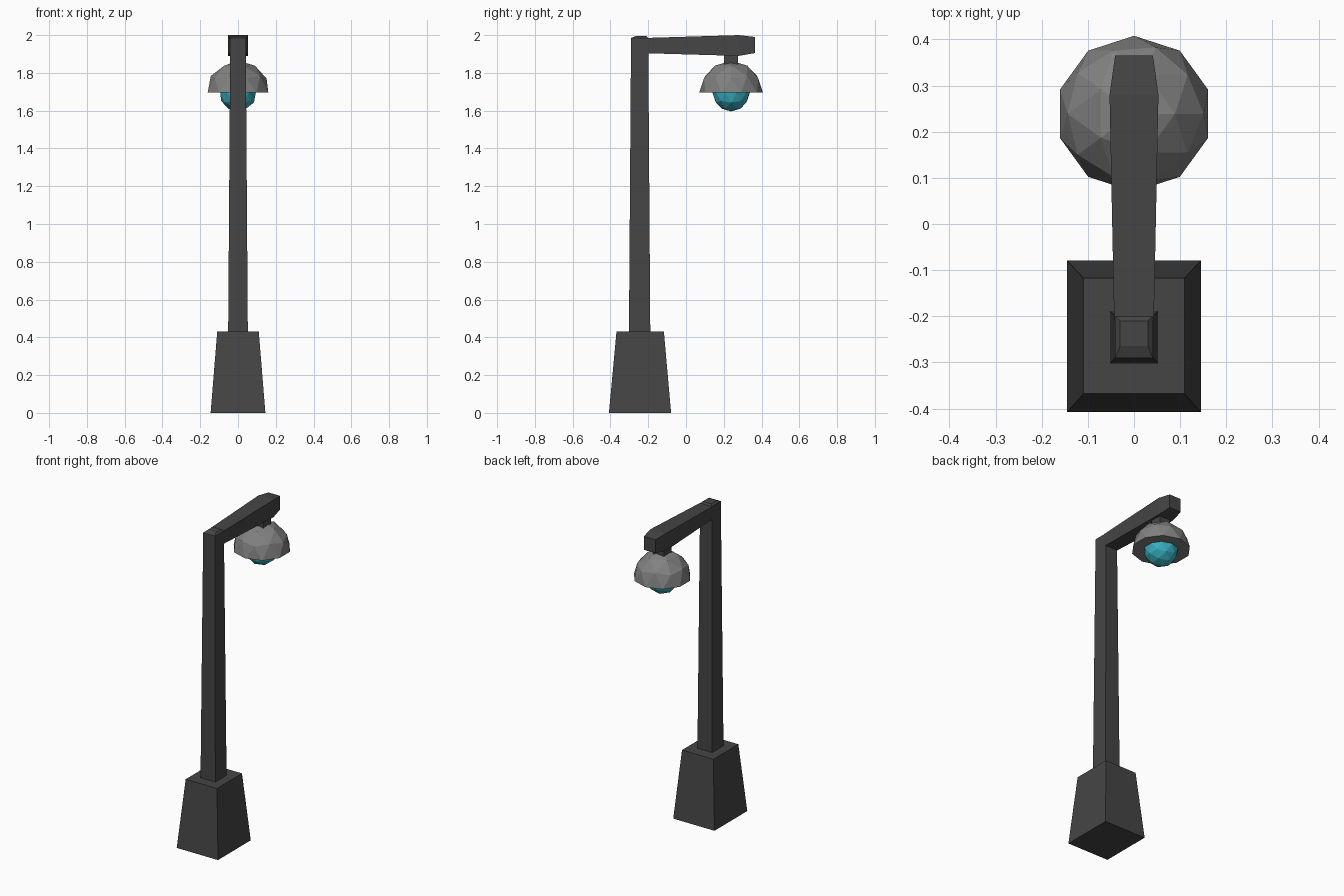
import bpy, bmesh
from mathutils import Vector, Matrix

if "Cube" in bpy.data.objects:
    bpy.data.objects.remove(bpy.data.objects["Cube"])


def finish(bm, name, mat=None):
    bmesh.ops.recalc_face_normals(bm, faces=bm.faces)
    me = bpy.data.meshes.new(name)
    bm.to_mesh(me)
    bm.free()
    ob = bpy.data.objects.new(name, me)
    bpy.context.collection.objects.link(ob)
    if mat:
        me.materials.append(mat)
    return ob


def loft(name, rings, mat):
    """Skin a chain of four-cornered rings and cap both ends."""
    bm = bmesh.new()
    vs = [[bm.verts.new(p) for p in r] for r in rings]
    for a, b in zip(vs, vs[1:]):
        for i in range(4):
            j = (i + 1) % 4
            bm.faces.new((a[i], a[j], b[j], b[i]))
    bm.faces.new(vs[0])
    bm.faces.new(vs[-1])
    return finish(bm, name, mat)


def flat(z, hx, y0, y1):
    return [(-hx, y0, z), (hx, y0, z), (hx, y1, z), (-hx, y1, z)]


def upright(y, hx, z0, z1):
    return [(-hx, y, z0), (hx, y, z0), (hx, y, z1), (-hx, y, z1)]


def material(name, color):
    m = bpy.data.materials.new(name)
    m.diffuse_color = color
    m.use_nodes = True
    m.node_tree.nodes["Principled BSDF"].inputs["Base Color"].default_value = m.diffuse_color
    return m


dark = material("dark_metal", (0.06, 0.06, 0.06, 1))
grey = material("shade_metal", (0.22, 0.22, 0.22, 1))
teal = material("bulb_glass", (0.04, 0.42, 0.52, 1))
LAMP = Vector((0, 0.239, 1.695))

# Tapered foot and post with a shallow cap
loft("base", [flat(0, 0.145, -0.408, -0.079), flat(0.43, 0.11, -0.368, -0.117)], dark)
loft("post", [flat(0.43, 0.052, -0.302, -0.189), flat(1.985, 0.041, -0.291, -0.2),
              flat(1.995, 0.03, -0.265, -0.21)], dark)

# Arm widening toward the tip, with a chamfered nose
loft("arm", [upright(-0.21, 0.043, 1.904, 1.985), upright(0.28, 0.053, 1.89, 2.0),
             upright(0.365, 0.041, 1.905, 1.99)], dark)

# Short stem between arm and shade
loft("stem", [flat(1.845, 0.038, 0.2, 0.275), flat(1.9, 0.038, 0.2, 0.275)], dark)

# Faceted half-dome shade with an inner shell and flat rim
bm = bmesh.new()
bmesh.ops.create_icosphere(bm, subdivisions=2, radius=0.169)
bmesh.ops.delete(bm, geom=[v for v in bm.verts if v.co.z < -0.001], context='VERTS')
inner = bmesh.ops.duplicate(bm, geom=bm.verts[:] + bm.edges[:] + bm.faces[:])["geom"]
bmesh.ops.scale(bm, vec=(0.74, 0.74, 0.74),
                verts=[g for g in inner if isinstance(g, bmesh.types.BMVert)])
bmesh.ops.bridge_loops(bm, edges=[e for e in bm.edges if e.is_boundary])
bmesh.ops.translate(bm, vec=LAMP, verts=bm.verts)
finish(bm, "lamp_shade", grey)

# Glowing bulb
bm = bmesh.new()
bmesh.ops.create_icosphere(bm, subdivisions=2, radius=0.099, matrix=Matrix.Translation(LAMP))
finish(bm, "bulb", teal)
